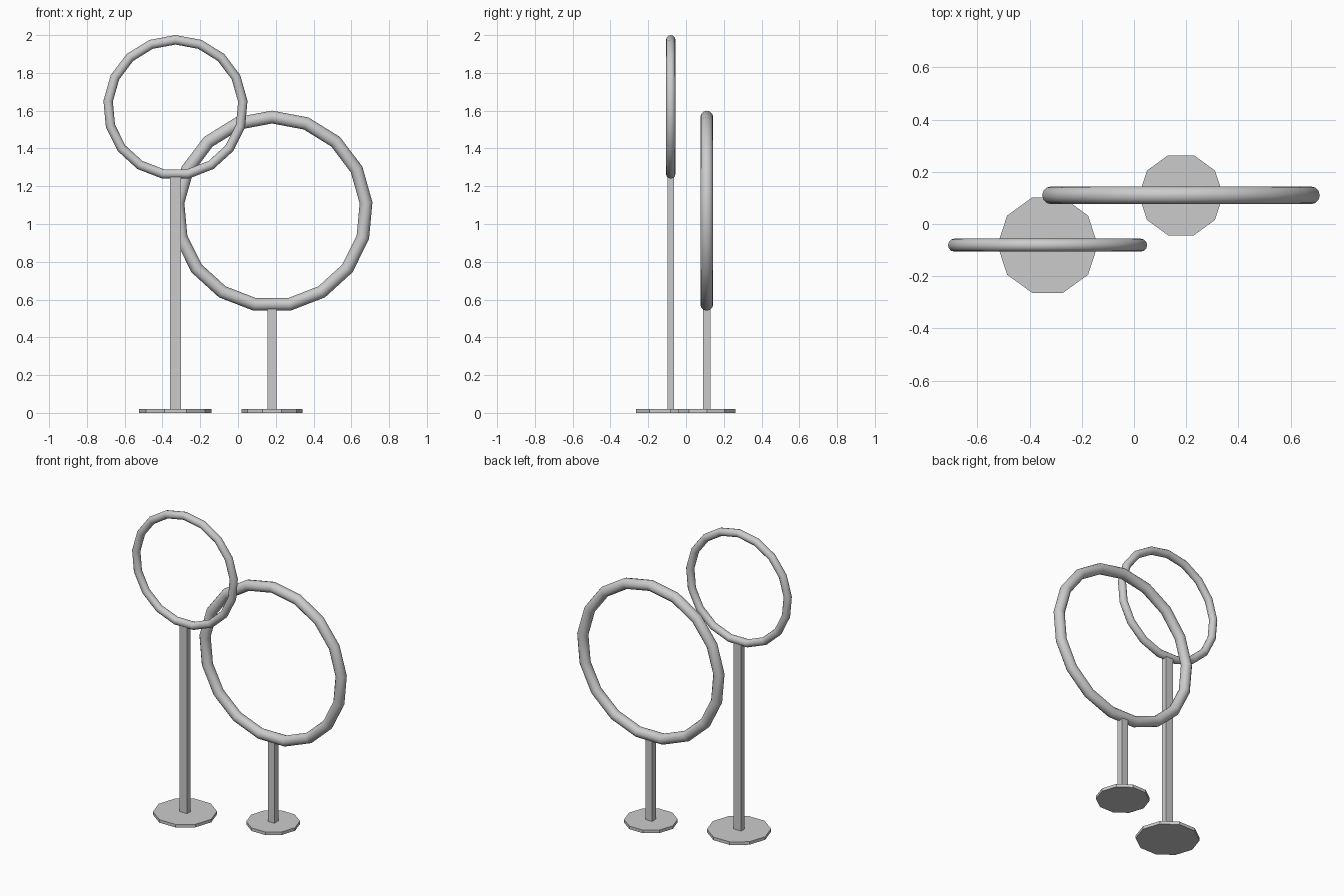
import bpy
from math import pi, radians

if "Cube" in bpy.data.objects:
    bpy.data.objects.remove(bpy.data.objects["Cube"])


def ring(name, x, y, z, outer, tube):
    # upright 17-sided hoop with one corner pointing up
    bpy.ops.mesh.primitive_torus_add(
        major_segments=17, minor_segments=12,
        major_radius=outer - tube, minor_radius=tube,
        location=(x, y, z), rotation=(pi / 2, -pi / 2, 0))
    bpy.context.object.name = name
    bpy.ops.object.shade_smooth_by_angle(angle=radians(40))


def post(name, x, y, width, depth, bottom, top):
    bpy.ops.mesh.primitive_cube_add(size=1, location=(x, y, (bottom + top) / 2))
    ob = bpy.context.object
    ob.name = name
    ob.scale = (width, depth, top - bottom)
    bpy.ops.object.transform_apply(location=False, rotation=False, scale=True)


def base(name, x, y, radius, height):
    # ten-sided foot plate, corners on the x axis
    bpy.ops.mesh.primitive_cylinder_add(
        vertices=10, radius=radius, depth=height,
        location=(x, y, height / 2), rotation=(0, 0, pi / 2))
    bpy.context.object.name = name


# name, x, y, ring centre z, ring outer radius, tube radius,
# post width, post depth, base radius
stands = [
    ("tall", -0.331, -0.081, 1.617, 0.383, 0.025, 0.056, 0.036, 0.192),
    ("short", 0.180, 0.110, 1.066, 0.534, 0.034, 0.047, 0.042, 0.161),
]
PLATE = 0.02

for name, x, y, z, outer, tube, width, depth, foot in stands:
    ring(name + "_hoop", x, y, z, outer, tube)
    post(name + "_post", x, y, width, depth, PLATE * 0.5, z - outer + tube * 0.8)
    base(name + "_base", x, y, foot, PLATE)

# decagon corners: vertex starts on +y, so turn each base onto the x axis
for ob in bpy.data.objects:
    if ob.name.endswith("_base"):
        ob.rotation_euler.z = pi / 2
